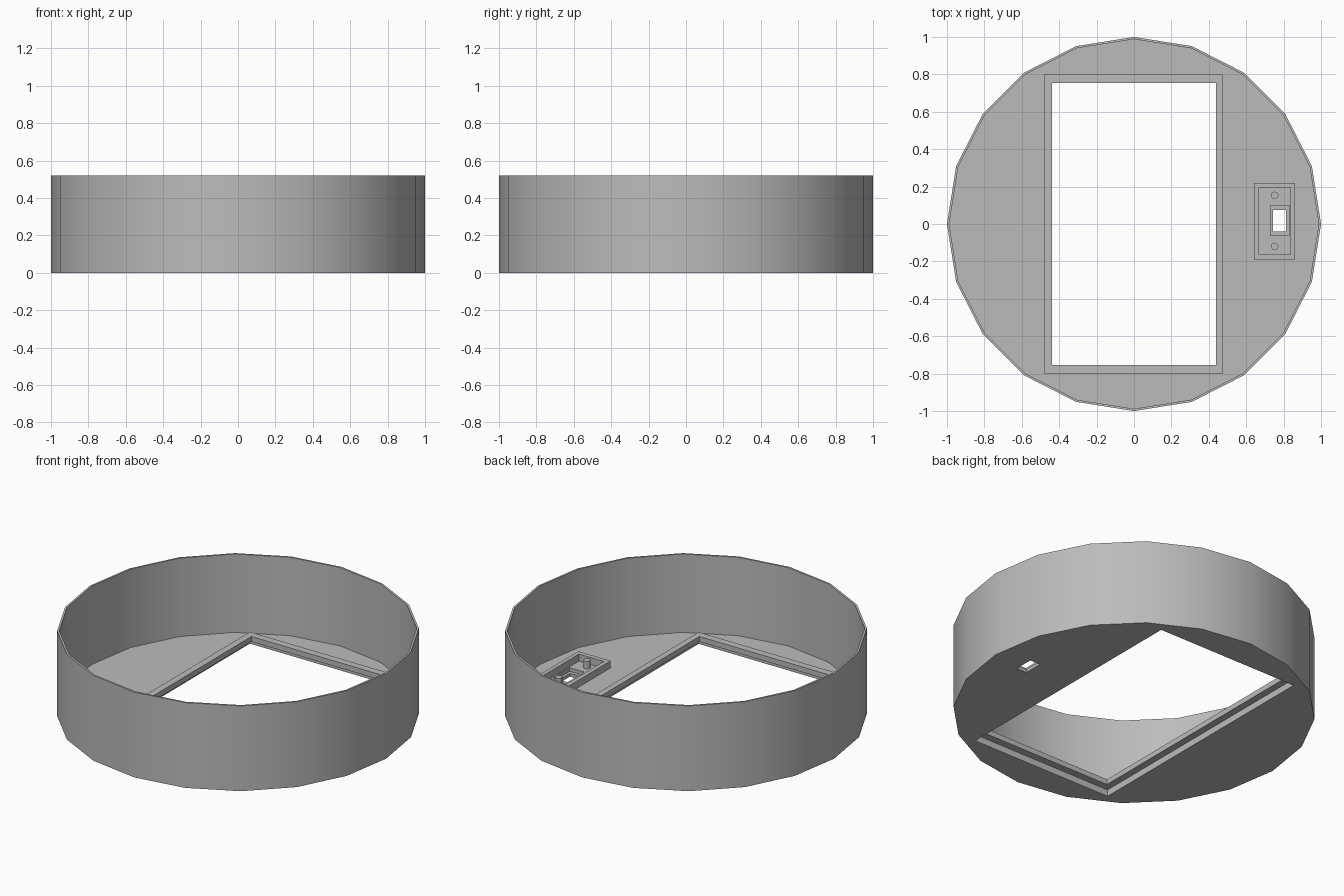
import bpy, bmesh, math

if "Cube" in bpy.data.objects:
    bpy.data.objects.remove(bpy.data.objects["Cube"], do_unlink=True)

grey = bpy.data.materials.new("plain_grey")
grey.use_nodes = True
colour = (0.5, 0.5, 0.5, 1)
grey.diffuse_color = colour
grey.node_tree.nodes["Principled BSDF"].inputs["Base Color"].default_value = colour

SIDES = 20
HEIGHT = 0.52
FLOOR = 0.042


def prism(name, points, z0, z1):
    """Extrude a flat outline from z0 up to z1."""
    bm = bmesh.new()
    face = bm.faces.new([bm.verts.new((x, y, z0)) for x, y in points])
    top = bmesh.ops.extrude_face_region(bm, geom=[face])["geom"]
    bmesh.ops.translate(bm, vec=(0, 0, z1 - z0),
                        verts=[v for v in top if isinstance(v, bmesh.types.BMVert)])
    bmesh.ops.recalc_face_normals(bm, faces=bm.faces)
    mesh = bpy.data.meshes.new(name)
    bm.to_mesh(mesh)
    bm.free()
    mesh.materials.append(grey)
    obj = bpy.data.objects.new(name, mesh)
    bpy.context.collection.objects.link(obj)
    return obj


def ring(radius, sides, cx=0, cy=0):
    return [(cx + radius * math.cos(math.tau * i / sides),
             cy + radius * math.sin(math.tau * i / sides)) for i in range(sides)]


def rect(x0, x1, y0, y1):
    return [(x0, y0), (x1, y0), (x1, y1), (x0, y1)]


def cut(obj, points, z0, z1):
    """Cut a prism out of obj, then discard the cutter."""
    cutter = prism("cutter", points, z0, z1)
    cutter.hide_render = True
    mod = obj.modifiers.new("cut", "BOOLEAN")
    mod.operation = "DIFFERENCE"
    mod.solver = "EXACT"
    mod.object = cutter
    select(obj)
    bpy.ops.object.modifier_apply(modifier=mod.name)
    bpy.data.objects.remove(cutter, do_unlink=True)


def select(obj):
    bpy.ops.object.select_all(action="DESELECT")
    obj.select_set(True)
    bpy.context.view_layer.objects.active = obj


# Round tray with a thin wall
window = rect(-0.48, 0.475, -0.8, 0.8)
tray = prism("round_tray", ring(1, SIDES), 0, HEIGHT)
cut(tray, ring(0.988, SIDES), FLOOR, HEIGHT + 0.1)

# Window opening, socket recess and socket slot in the floor
cut(tray, window, -0.1, 0.1)
cut(tray, rect(0.73, 0.828, -0.062, 0.1), 0.02, 0.1)
cut(tray, rect(0.743, 0.812, -0.04, 0.076), -0.1, 0.1)

# Retaining lip above the window opening
lip = prism("window_lip", window, FLOOR - 0.002, 0.072)
cut(lip, rect(-0.438, 0.438, -0.755, 0.755), -0.1, 0.2)

# Raised rim around the socket
rim = prism("socket_rim", rect(0.642, 0.86, -0.19, 0.22), FLOOR - 0.002, 0.085)
cut(rim, rect(0.668, 0.836, -0.162, 0.195), -0.1, 0.2)

# Locating pegs
pegs = [prism("socket_peg_" + side, ring(0.02, 16, 0.752, y), FLOOR - 0.002, 0.088)
        for side, y in (("front", -0.12), ("back", 0.153))]

for obj in [tray, lip, rim] + pegs:
    select(obj)
    bpy.ops.object.shade_smooth_by_angle(angle=math.radians(30))
